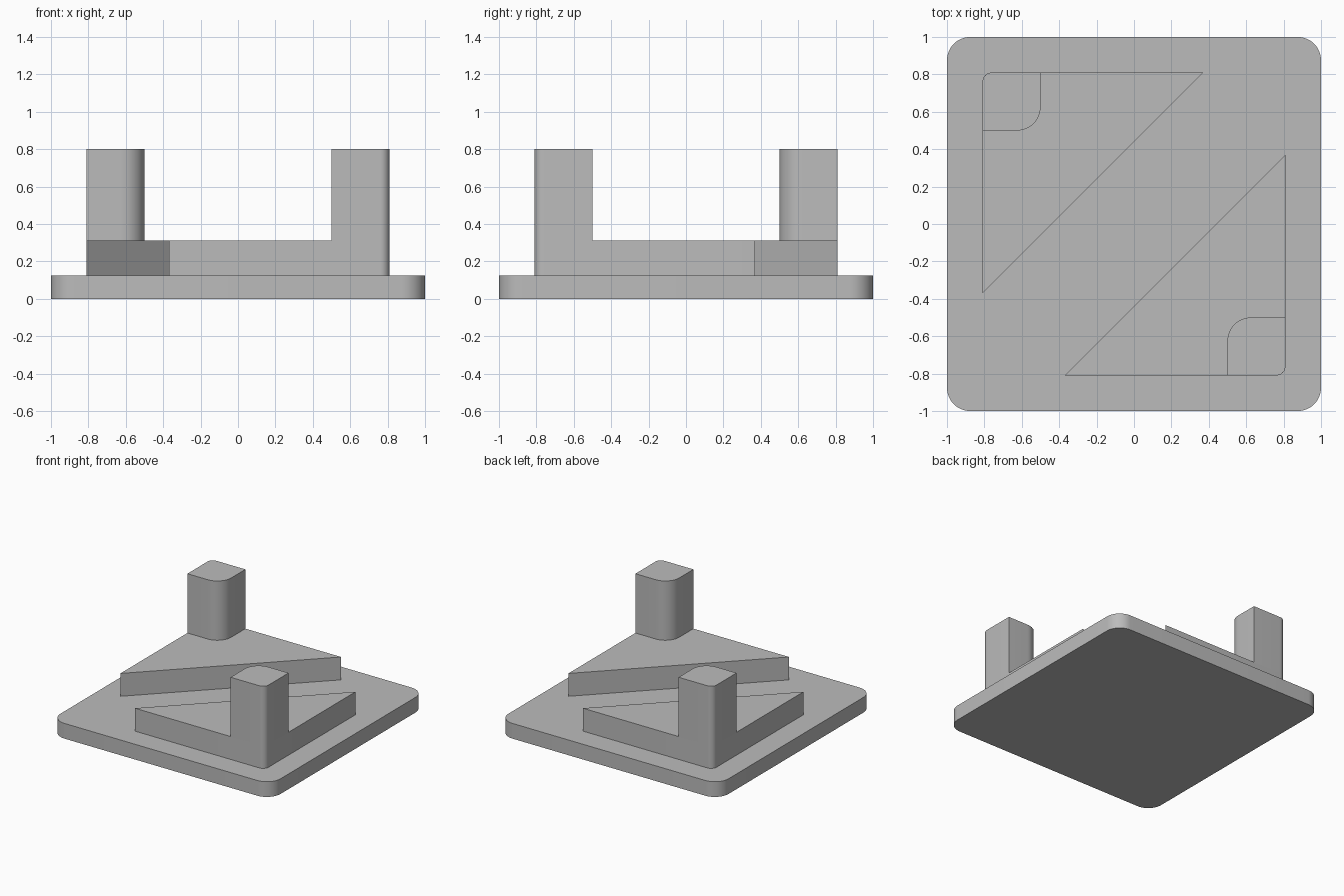
import bpy, bmesh, math
from mathutils import Matrix

cube = bpy.data.objects.get("Cube")
if cube:
    bpy.data.objects.remove(cube, do_unlink=True)

grey = bpy.data.materials.new("plain grey")
grey.use_nodes = True
grey.diffuse_color = (0.5, 0.5, 0.5, 1)
grey.node_tree.nodes["Principled BSDF"].inputs["Base Color"].default_value = (0.5, 0.5, 0.5, 1)


def arc(cx, cy, radius, start, steps=12):
    """Quarter-circle corner, counter-clockwise from the start angle."""
    angles = [math.radians(start + 90 * i / steps) for i in range(steps + 1)]
    return [(cx + radius * math.cos(a), cy + radius * math.sin(a)) for a in angles]


def prism(name, outline, bottom, top, turn=0):
    """Extrude a flat outline upward, turned about the model's centre."""
    bm = bmesh.new()
    face = bm.faces.new([bm.verts.new((x, y, bottom)) for x, y in outline])
    lifted = bmesh.ops.extrude_face_region(bm, geom=[face], use_keep_orig=True)
    verts = [v for v in lifted["geom"] if isinstance(v, bmesh.types.BMVert)]
    bmesh.ops.translate(bm, vec=(0, 0, top - bottom), verts=verts)
    bmesh.ops.rotate(bm, cent=(0, 0, 0), matrix=Matrix.Rotation(turn, 3, "Z"), verts=bm.verts)
    bmesh.ops.recalc_face_normals(bm, faces=bm.faces)
    mesh = bpy.data.meshes.new(name)
    bm.to_mesh(mesh)
    bm.free()
    mesh.materials.append(grey)
    obj = bpy.data.objects.new(name, mesh)
    bpy.context.collection.objects.link(obj)
    bpy.ops.object.select_all(action="DESELECT")
    obj.select_set(True)
    bpy.context.view_layer.objects.active = obj
    bpy.ops.object.shade_smooth_by_angle(angle=math.radians(30))


EDGE, INNER, TIP = 0.81, 0.5, 0.37      # outer side, post inner side, triangle tip
BASE_TOP, STEP_TOP, POST_TOP = 0.125, 0.313, 0.8
R_BASE, R_POST, R_OUTER = 0.125, 0.125, 0.05

# Rounded square base plate
base = []
for start, sx, sy in ((0, 1, 1), (90, -1, 1), (180, -1, -1), (270, 1, -1)):
    base += arc(sx * (1 - R_BASE), sy * (1 - R_BASE), R_BASE, start)
prism("base_plate", base, 0, BASE_TOP)

# Triangular step and corner post, repeated on the opposite corner
outer_corner = arc(EDGE - R_OUTER, R_OUTER - EDGE, R_OUTER, 270)
triangle = [(-TIP, -EDGE)] + outer_corner + [(EDGE, TIP)]
post = ([(INNER, -EDGE)] + outer_corner + [(EDGE, -INNER)]
        + arc(INNER + R_POST, -INNER - R_POST, R_POST, 90))
for side, turn in (("front_left", 0), ("back_right", math.pi)):
    prism(side + "_step", triangle, BASE_TOP, STEP_TOP, turn)
    prism(side + "_post", post, STEP_TOP, POST_TOP, turn)
